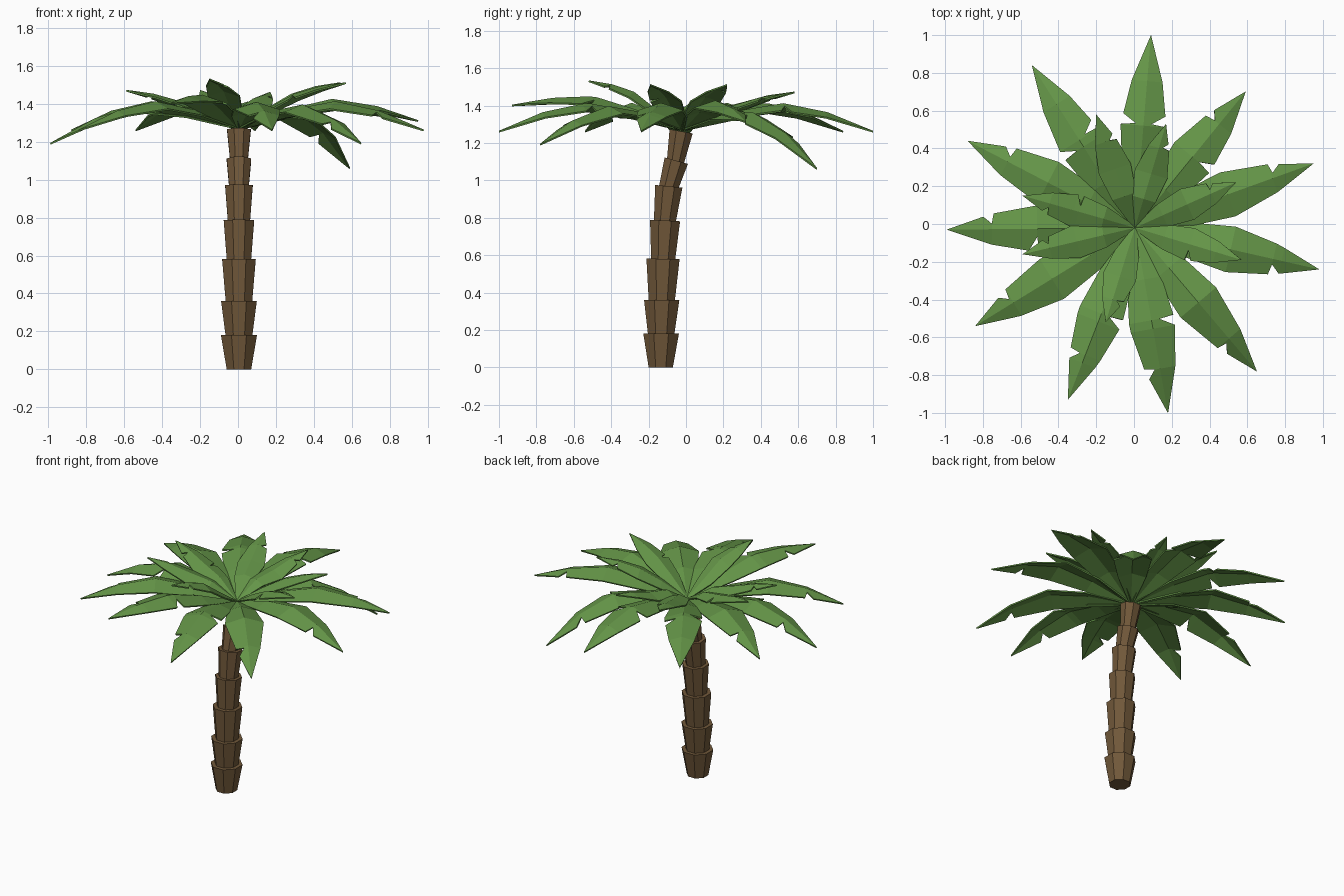
import bpy, bmesh, math
from mathutils import Vector

if "Cube" in bpy.data.objects:
    bpy.data.objects.remove(bpy.data.objects["Cube"])

def material(name, rgb):
    m = bpy.data.materials.new(name)
    m.diffuse_color = (*rgb, 1)
    m.use_nodes = True
    m.node_tree.nodes["Principled BSDF"].inputs["Base Color"].default_value = m.diffuse_color
    return m

BARK = material("bark brown", (0.165, 0.098, 0.042))
LEAF = material("leaf green", (0.128, 0.30, 0.064))

def finish(bm, name, mat):
    bmesh.ops.recalc_face_normals(bm, faces=bm.faces)
    me = bpy.data.meshes.new(name)
    bm.to_mesh(me)
    bm.free()
    me.materials.append(mat)
    ob = bpy.data.objects.new(name, me)
    bpy.context.collection.objects.link(ob)
    return ob

# Trunk: flared eight-sided segments stacked along a curve
def trunk_segment(i, y0, z0, r0, y1, z1, r1, tilt):
    bm = bmesh.new()
    rings = []
    for y, z, r in ((y0, z0, r0), (y1, z1, r1)):
        ring = []
        for k in range(8):
            a = math.radians(22.5 + 45 * k)
            dy = r * math.sin(a)
            ring.append(bm.verts.new((0.005 + r * math.cos(a),
                                      y + dy * math.cos(tilt),
                                      z - dy * math.sin(tilt))))
        rings.append(ring)
    a, b = rings
    for k in range(8):
        n = (k + 1) % 8
        bm.faces.new((a[k], a[n], b[n], b[k]))
    bm.faces.new(a[::-1])
    bm.faces.new(b)
    finish(bm, f"trunk_segment_{i}", BARK)

SEGMENTS = [
    (-.135, 0, .07, -.133, .18, .103, 0),
    (-.133, .16, .074, -.13, .36, .102, 0),
    (-.13, .34, .074, -.123, .58, .096, .02),
    (-.123, .56, .068, -.112, .785, .087, .05),
    (-.115, .765, .062, -.092, .968, .079, .1),
    (-.098, .945, .054, -.052, 1.105, .07, .27),
    (-.06, 1.08, .048, -.026, 1.262, .068, .18),
]
for i, s in enumerate(SEGMENTS, 1):
    trunk_segment(i, *s)

# Fronds: folded blades with notches cut into either edge
BASE = Vector((0.005, -0.02, 0))

def lerp(pts, t):
    for (t0, v0), (t1, v1) in zip(pts, pts[1:]):
        if t <= t1:
            return v0 + (v1 - v0) * (t - t0) / (t1 - t0)
    return pts[-1][1]

WIDTH = [(0, .08), (.28, .74), (.52, 1), (.76, .66), (1, 0)]

def frond(name, x, y, heights, half, left, right):
    tip = Vector((x, y, 0))
    along = tip - BASE
    side = Vector((-along.y, along.x, 0)).normalized()
    notches = [n for n in (left, right) if n]
    ts = {0, .28, .52, .76, 1}
    ts = {t for t in ts if all(abs(t - n) > .05 for n in notches)}
    for n in notches:
        ts |= {round(n - .01, 3), round(n, 3), round(n + .045, 3)}
    ts = sorted(ts)
    bm = bmesh.new()
    rib = [bm.verts.new(BASE + along * t + Vector((0, 0, lerp(heights, t)))) for t in ts]
    for sgn, notch in ((1, left), (-1, right)):
        edge = []
        for t, v in zip(ts[:-1], rib):
            w = half * lerp(WIDTH, t)
            if notch and abs(t - notch) < .002:
                w *= .35
            edge.append(bm.verts.new(v.co + side * w * sgn - Vector((0, 0, .32 * w))))
        edge.append(rib[-1])
        for k in range(len(ts) - 1):
            q = [rib[k], rib[k + 1], edge[k + 1], edge[k]]
            if k == len(ts) - 2:
                q.pop(2)
            bm.faces.new(q if sgn < 0 else q[::-1])
    ob = finish(bm, name, LEAF)
    m = ob.modifiers.new("thickness", 'SOLIDIFY')
    m.thickness = .009
    m.offset = 0

# Outer ring: tip x, y, z, left notch, right notch
OUTER = [
    (.09, 1.0, 1.26, .54, .54), (-.54, .84, 1.26, .5, .55),
    (-.88, .44, 1.26, 0, .76), (-.99, -.03, 1.19, .52, .76),
    (-.84, -.54, 1.26, 0, .77), (-.35, -.93, 1.40, .5, .74),
    (.18, -1.0, 1.26, .5, .76), (.65, -.78, 1.19, 0, .78),
    (.98, -.24, 1.26, 0, .75), (.95, .32, 1.31, .78, 0),
    (.59, .70, 1.06, .76, .52)]
for i, (x, y, z, l, r) in enumerate(OUTER, 1):
    d = z - 1.26
    h = [(0, 1.27), (.28, 1.365 + .08 * d), (.52, 1.41 + .25 * d),
         (.76, 1.36 + .55 * d), (1, z)]
    frond(f"outer_frond_{i}", x, y, h, .122, l, r)

# Inner ring: shorter and raised
INNER = [
    (.17, .53, 1.46, 0, .78), (-.20, .58, 1.47, 0, .76),
    (-.59, .15, 1.47, .76, .5), (-.59, -.16, 1.47, 0, .76),
    (-.15, -.52, 1.53, .76, 0), (.57, -.19, 1.51, 0, .52),
    (.54, .22, 1.51, .76, 0)]
for i, (x, y, z, l, r) in enumerate(INNER, 1):
    h = [(0, 1.27), (.28, 1.375), (.52, z - .06), (.76, z - .02), (1, z)]
    frond(f"inner_frond_{i}", x, y, h, .088, l, r)
